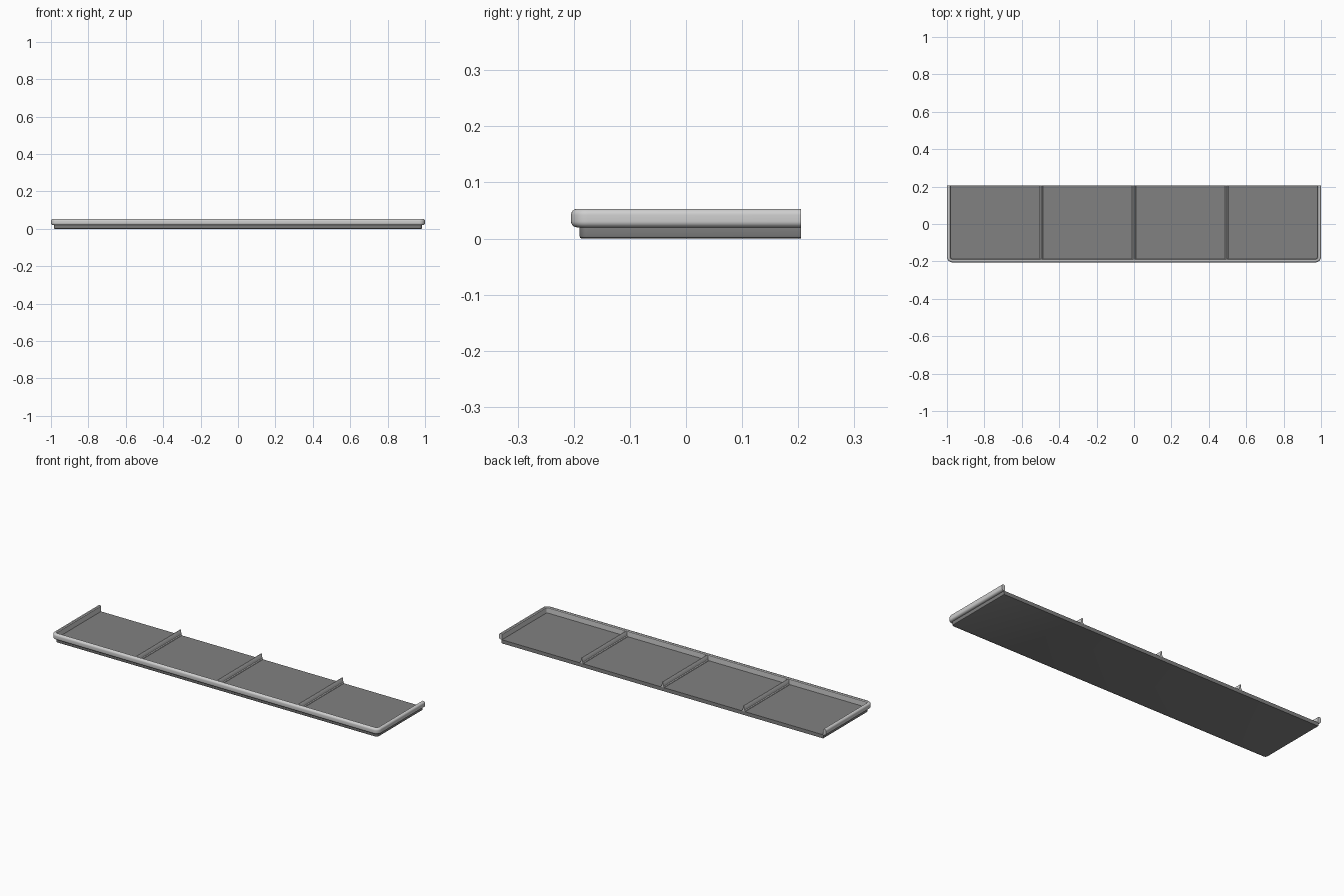
import bpy, bmesh
from math import cos, sin, pi, radians

cube = bpy.data.objects.get("Cube")
if cube:
    bpy.data.objects.remove(cube, do_unlink=True)

HALF_X, HALF_Y, CORNER = 1.0, 0.205, 0.03
FLOOR, TOP = 0.02, 0.053


def material(name, value):
    m = bpy.data.materials.new(name)
    m.use_nodes = True
    colour = (value, value, value, 1)
    m.diffuse_color = colour
    m.node_tree.nodes["Principled BSDF"].inputs["Base Color"].default_value = colour
    return m


grey = material("mid grey", 0.22)
pale = material("pale grey", 0.62)


def u_path(inset, z, steps=8):
    """Open-backed outline with two rounded front corners."""
    r = CORNER - inset
    cx, cy = HALF_X - CORNER, HALF_Y - CORNER
    pts = [(-cx - r, HALF_Y, z)]
    for side, start in ((-1, pi), (1, 1.5 * pi)):
        for i in range(steps + 1):
            a = start + i / steps * pi / 2
            pts.append((side * cx + r * cos(a), -cy + r * sin(a), z))
    pts.append((cx + r, HALF_Y, z))
    return pts


def finish(name, bm, mat):
    bmesh.ops.recalc_face_normals(bm, faces=bm.faces)
    mesh = bpy.data.meshes.new(name)
    bm.to_mesh(mesh)
    bm.free()
    mesh.materials.append(mat)
    ob = bpy.data.objects.new(name, mesh)
    bpy.context.collection.objects.link(ob)
    bpy.ops.object.select_all(action='DESELECT')
    ob.select_set(True)
    bpy.context.view_layer.objects.active = ob
    bpy.ops.object.shade_smooth_by_angle(angle=radians(35))
    return ob


def bridge(bm, a, b, closed):
    n = len(a)
    for i in range(n if closed else n - 1):
        j = (i + 1) % n
        bm.faces.new((a[i], a[j], b[j], b[i]))


def rings(bm, point_lists):
    return [[bm.verts.new(p) for p in pts] for pts in point_lists]


# Base tray: solid slab, rounded along its lower edge
bm = bmesh.new()
levels = [(0.019, 0), (0.0165, 0.0015), (0.015, 0.005), (0.015, FLOOR)]
loops = rings(bm, [u_path(d, z) for d, z in levels])
for a, b in zip(loops, loops[1:]):
    bridge(bm, a, b, True)
bm.faces.new(loops[0])
bm.faces.new(loops[-1])
finish("base_tray", bm, grey)

# Rim: rounded section swept round the front and both sides
r = 0.011
section = [(0.019, FLOOR - 0.001)]
for zc, start in ((FLOOR + r, 0), (TOP - r, pi / 2)):
    for i in range(7):
        a = start + i / 6 * pi / 2
        section.append((r - r * sin(a), zc - r * cos(a)))
section += [(0.015, TOP), (0.019, TOP - 0.004)]
bm = bmesh.new()
loops = rings(bm, [u_path(d, z) for d, z in section])
for a, b in zip(loops, loops[1:] + loops[:1]):
    bridge(bm, a, b, False)
for end in (0, -1):
    bm.faces.new([loop[end] for loop in loops])
finish("rim", bm, pale)

# Dividers: thin walls with a flared foot
half = [(0.010, FLOOR - 0.001), (0.009, FLOOR + 0.003), (0.005, FLOOR + 0.006),
        (0.004, TOP - 0.006), (0.002, TOP - 0.003)]
wall = half + [(-x, z) for x, z in reversed(half)]
for name, x0 in (("right", -0.495), ("middle", 0), ("left", 0.495)):
    bm = bmesh.new()
    ends = rings(bm, [[(x0 + x, y, z) for x, z in wall]
                      for y in (-HALF_Y + 0.015, HALF_Y)])
    bridge(bm, ends[0], ends[1], True)
    for e in ends:
        bm.faces.new(e)
    finish(name + "_divider", bm, pale)
